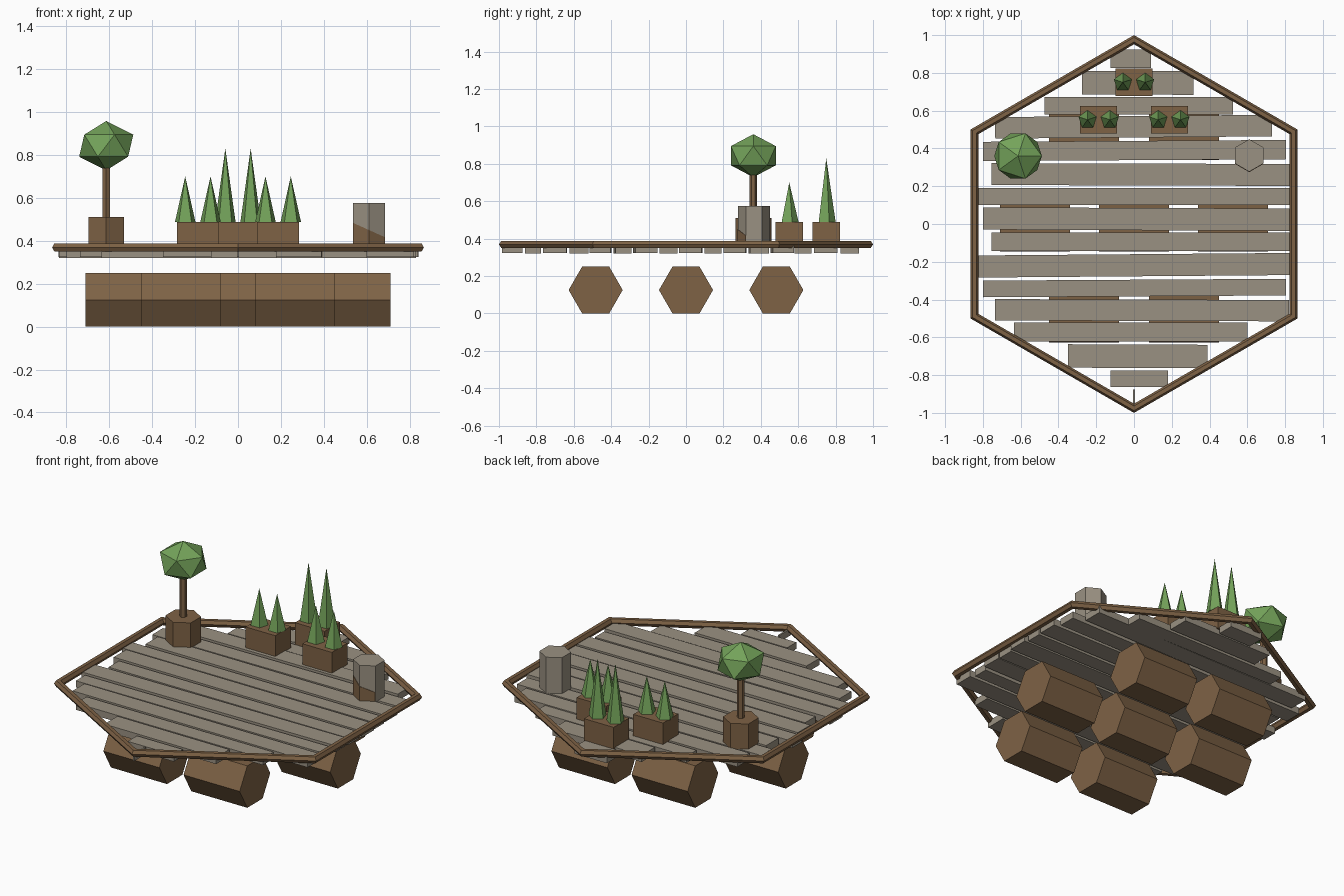
import bpy, bmesh, math
from mathutils import Matrix, Vector

if "Cube" in bpy.data.objects:
    bpy.data.objects.remove(bpy.data.objects["Cube"])


def srgb(r, g, b):
    return tuple(((c / 255 + 0.055) / 1.055) ** 2.4 for c in (r, g, b)) + (1,)


def material(name, rgb):
    m = bpy.data.materials.new(name)
    m.diffuse_color = srgb(*rgb)
    m.use_nodes = True
    m.node_tree.nodes["Principled BSDF"].inputs["Base Color"].default_value = m.diffuse_color
    return m


brown = material("brown wood", (126, 98, 69))
grey = material("weathered grey wood", (154, 145, 130))
green = material("leaf green", (116, 163, 90))


def finish(name, bm, mat):
    bmesh.ops.recalc_face_normals(bm, faces=bm.faces[:])
    me = bpy.data.meshes.new(name)
    bm.to_mesh(me)
    bm.free()
    me.materials.append(mat)
    ob = bpy.data.objects.new(name, me)
    bpy.context.collection.objects.link(ob)
    return ob


def box(name, x0, x1, y0, y1, z0, z1, mat, tilt=0):
    bm = bmesh.new()
    m = (Matrix.Translation(((x0 + x1) / 2, (y0 + y1) / 2, (z0 + z1) / 2))
         @ Matrix.Rotation(tilt, 4, 'Z')
         @ Matrix.Diagonal((x1 - x0, y1 - y0, z1 - z0, 1)))
    bmesh.ops.create_cube(bm, size=1, matrix=m)
    return finish(name, bm, mat)


def prism(name, x, y, z0, z1, r, mat, sides=6, r_top=None):
    """Upright prism or cone with one corner towards +y."""
    top = r if r_top is None else r_top
    bm = bmesh.new()
    ang = [math.pi / 2 + math.tau * i / sides for i in range(sides)]
    low = [bm.verts.new((x + r * math.cos(a), y + r * math.sin(a), z0)) for a in ang]
    bm.faces.new(low)
    if top == 0:
        tip = bm.verts.new((x, y, z1))
        for i in range(sides):
            bm.faces.new((low[i], low[(i + 1) % sides], tip))
    else:
        high = [bm.verts.new((x + top * math.cos(a), y + top * math.sin(a), z1)) for a in ang]
        bm.faces.new(high)
        for i in range(sides):
            j = (i + 1) % sides
            bm.faces.new((low[i], low[j], high[j], high[i]))
    return finish(name, bm, mat)


# Seven hexagonal barrels lying along x in a 2-3-2 pattern
for y, xs in ((-0.483, (-0.265, 0.265)), (0, (-0.525, 0, 0.525)), (0.483, (-0.265, 0.265))):
    for x in xs:
        ob = prism("float_barrel", 0, 0, -0.185, 0.185, 0.1445, brown)
        ob.data.transform(Matrix.Translation((x, y, 0.125)) @ Matrix.Rotation(math.pi / 2, 4, 'Y'))

# Deck planks: x range, y range, cut short of the hexagonal outline
planks = [
    (-0.125, 0.09, 0.825, 0.925), (-0.275, 0.315, 0.685, 0.81),
    (-0.475, 0.525, 0.58, 0.672), (-0.735, 0.73, 0.458, 0.572),
    (-0.80, 0.805, 0.338, 0.44), (-0.755, 0.83, 0.204, 0.32),
    (-0.835, 0.83, 0.10, 0.19), (-0.80, 0.84, -0.033, 0.085),
    (-0.755, 0.83, -0.143, -0.045), (-0.835, 0.83, -0.277, -0.16),
    (-0.80, 0.805, -0.383, -0.295), (-0.735, 0.82, -0.513, -0.40),
    (-0.635, 0.60, -0.622, -0.522), (-0.35, 0.39, -0.762, -0.638),
    (-0.125, 0.18, -0.862, -0.775), (-0.005, 0.005, -0.985, -0.875),
]
tilts = (0, -0.004, 0, 0.008, 0.006, -0.003)
for i, (x0, x1, y0, y1) in enumerate(planks):
    lift = 0.004 * (i % 2)
    box("deck_plank", x0, x1, y0, y1, 0.32 + lift, 0.36 + lift, grey, tilts[i % 6])

# Mitred hexagonal rim with a six-sided section
bm = bmesh.new()
rings = []
for k in range(6):
    a = math.pi / 2 + k * math.pi / 3
    ring = []
    for s in range(6):
        t = s * math.pi / 3
        rad = (0.845 + 0.021 * math.cos(t)) / math.cos(math.pi / 6)
        ring.append(bm.verts.new((rad * math.cos(a), rad * math.sin(a),
                                  0.369 + 0.022 * math.sin(t))))
    rings.append(ring)
for k in range(6):
    a, b = rings[k], rings[(k + 1) % 6]
    for s in range(6):
        n = (s + 1) % 6
        bm.faces.new((a[s], a[n], b[n], b[s]))
finish("deck_rim", bm, brown)

# Planter boxes, each with a pair of five-sided shrubs
for x, y, tip in ((0, 0.75, 0.83), (-0.187, 0.552, 0.70), (0.187, 0.552, 0.70)):
    box("planter_box", x - 0.098, x + 0.098, y - 0.073, y + 0.073, 0.355, 0.488, brown)
    for side in (-1, 1):
        prism("cone_shrub", x + side * 0.059, y, 0.488, tip, 0.05, green, 5, 0)

# Round tree in a hexagonal pot
tx, ty = -0.614, 0.36
prism("tree_pot", tx, ty, 0.355, 0.51, 0.0965, brown)
prism("tree_trunk", tx, ty, 0.50, 0.78, 0.02, brown)
bm = bmesh.new()
bmesh.ops.create_icosphere(bm, subdivisions=1, radius=1,
                           matrix=Matrix.Translation((tx, ty, 0.843))
                           @ Matrix.Diagonal((0.141, 0.141, 0.115, 1)))
finish("tree_crown", bm, green)

# Grey hexagonal stump with a brown worn patch showing at its front foot
sx, sy = 0.61, 0.363
prism("stump", sx, sy, 0.355, 0.575, 0.086, grey)
patch = prism("stump_worn_patch", sx, sy - 0.003, 0.355, 0.45, 0.0855, brown)
for v in patch.data.vertices:
    if v.co.z > 0.4:
        v.co.z -= 0.45 * (v.co.x - sx)
